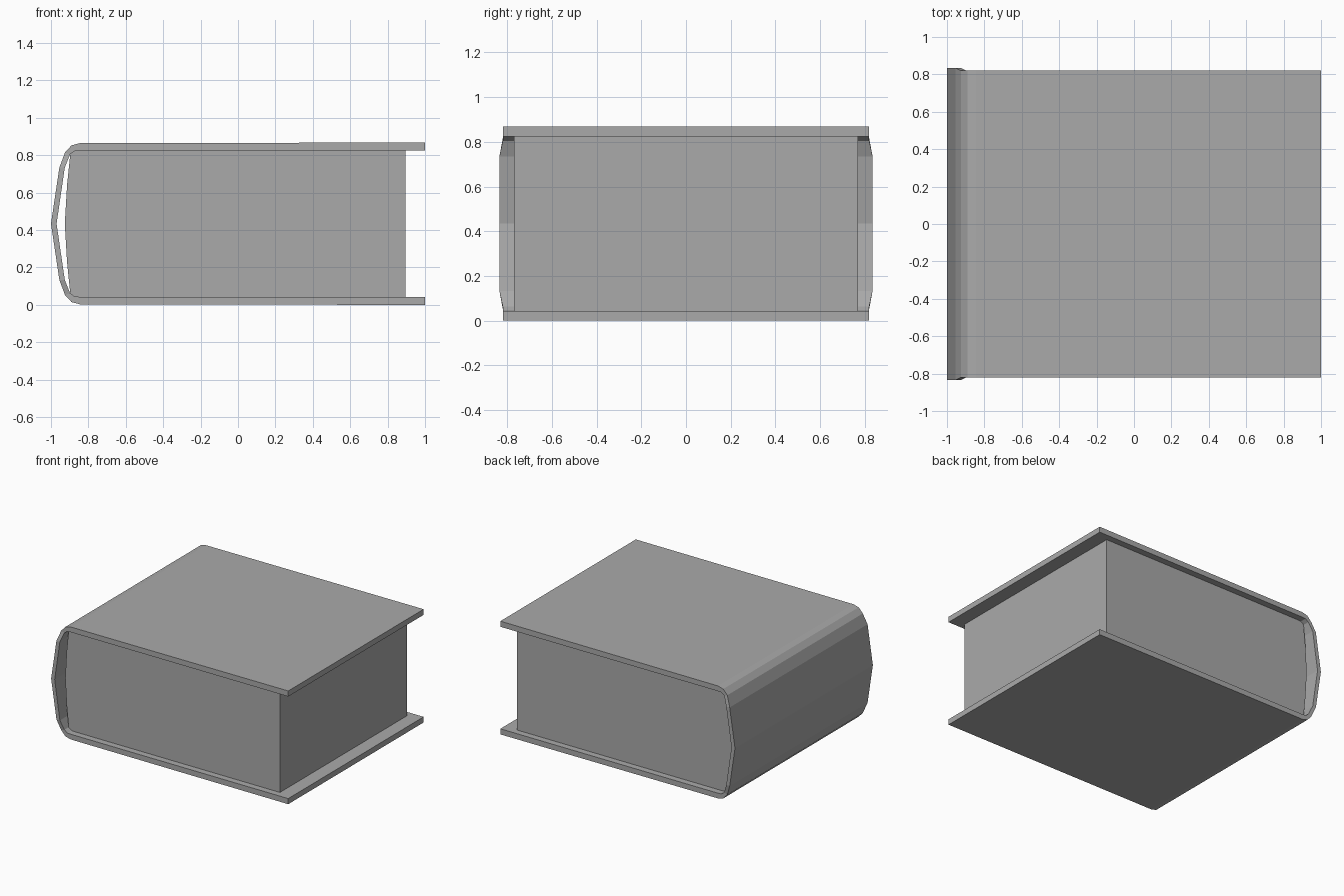
import bpy, bmesh

if "Cube" in bpy.data.objects:
    bpy.data.objects.remove(bpy.data.objects["Cube"])

grey = bpy.data.materials.new("plain grey")
grey.diffuse_color = (0.4, 0.4, 0.4, 1)
grey.use_nodes = True
grey.node_tree.nodes["Principled BSDF"].inputs["Base Color"].default_value = grey.diffuse_color

MID = 0.434  # height of the symmetry plane between the two covers


def extrude_profile(name, points):
    """Make a solid along y from outline points (x, z, half_width)."""
    bm = bmesh.new()
    rings = [[bm.verts.new((x, s * w, z)) for x, z, w in points] for s in (-1, 1)]
    n = len(points)
    for i in range(n):
        j = (i + 1) % n
        bm.faces.new((rings[0][i], rings[0][j], rings[1][j], rings[1][i]))
    return finish(name, bm, rings)


def finish(name, bm, rings):
    bmesh.ops.recalc_face_normals(bm, faces=bm.faces)
    mesh = bpy.data.meshes.new(name)
    bm.to_mesh(mesh)
    bm.free()
    mesh.materials.append(grey)
    obj = bpy.data.objects.new(name, mesh)
    bpy.context.collection.objects.link(obj)
    return obj


def mirrored(half):
    """Continue an upper half (top to middle) down to the lower half."""
    return half + [(x, 2 * MID - z, w) for x, z, w in reversed(half[:-1])]


# Cover: bent board with boards above and below and a pointed, wider spine
outer = mirrored([(1.0, 0.868, 0.82), (-0.845, 0.865, 0.82), (-0.89, 0.853, 0.82),
                  (-0.925, 0.815, 0.82), (-0.955, 0.735, 0.835), (-1.0, MID, 0.835)])
inner = mirrored([(1.0, 0.825, 0.82), (-0.845, 0.825, 0.82), (-0.873, 0.823, 0.82),
                  (-0.898, 0.805, 0.82), (-0.926, 0.735, 0.835), (-0.97, MID, 0.835)])
bm = bmesh.new()
rings = [[[bm.verts.new((x, s * w, z)) for x, z, w in line] for line in (outer, inner)]
         for s in (-1, 1)]
(fo, fi), (bo, bi) = rings
for i in range(len(outer) - 1):
    bm.faces.new((fo[i], fo[i + 1], bo[i + 1], bo[i]))   # outside
    bm.faces.new((fi[i], fi[i + 1], bi[i + 1], bi[i]))   # inside
    bm.faces.new((fo[i], fo[i + 1], fi[i + 1], fi[i]))   # front rim
    bm.faces.new((bo[i], bo[i + 1], bi[i + 1], bi[i]))   # back rim
for i in (0, -1):
    bm.faces.new((fo[i], fi[i], bi[i], bo[i]))           # open board ends
finish("book_cover", bm, rings)

# Page block: straight fore edge, gently rounded at the spine
W = 0.77
pages = extrude_profile("page_block", mirrored(
    [(0.895, 0.825, W), (-0.895, 0.825, W), (-0.914, 0.64, W), (-0.926, MID, W)]))
bm = bmesh.new()
bm.from_mesh(pages.data)
bmesh.ops.holes_fill(bm, edges=[e for e in bm.edges if e.is_boundary], sides=0)
bmesh.ops.recalc_face_normals(bm, faces=bm.faces)
bm.to_mesh(pages.data)
bm.free()
